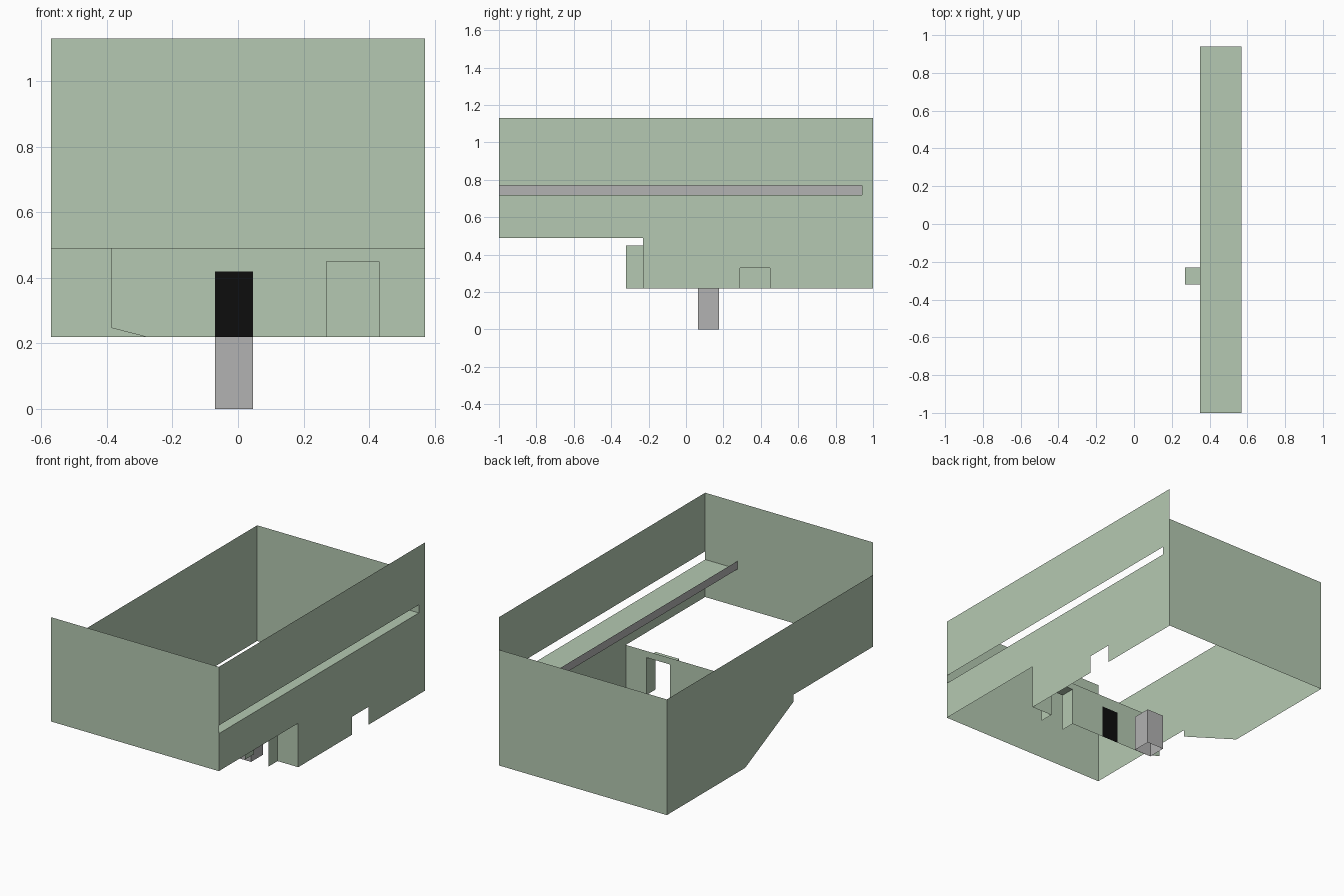
import bpy
from mathutils import Vector

cube = bpy.data.objects.get("Cube")
if cube:
    bpy.data.objects.remove(cube, do_unlink=True)


def material(name, rgb):
    mat = bpy.data.materials.new(name)
    mat.use_nodes = True
    mat.diffuse_color = (*rgb, 1)
    bsdf = mat.node_tree.nodes["Principled BSDF"]
    bsdf.inputs["Base Color"].default_value = (*rgb, 1)
    return mat


GREEN = material("pale green", (0.462, 0.584, 0.445))
GREY = material("light grey", (0.445, 0.445, 0.445))
BLACK = material("black", (0.004, 0.004, 0.004))


def panel(name, facing, offset, outline, mat):
    """Thin sheet at an offset along the facing axis; outline uses the other two axes."""
    axis = "xyz".index(facing[1])
    verts = []
    for point in outline:
        v = list(point)
        v.insert(axis, offset)
        verts.append(v)
    mesh = bpy.data.meshes.new(name)
    mesh.from_pydata(verts, [], [list(range(len(verts)))])
    mesh.update()
    wanted = Vector((0, 0, 0))
    wanted[axis] = 1 if facing[0] == "+" else -1
    if mesh.polygons[0].normal.dot(wanted) < 0:
        mesh.flip_normals()
    mesh.materials.append(mat)
    obj = bpy.data.objects.new(name, mesh)
    bpy.context.collection.objects.link(obj)
    return obj


def rect(a0, a1, b0, b1):
    return [(a0, b0), (a1, b0), (a1, b1), (a0, b1)]


# Main dimensions
W, L = 0.57, 1.0
TOP, LOW_TOP, STEP, BASE = 1.13, 0.93, 0.49, 0.22
STEP_Y = -0.23
SLOT_LOW, SLOT_HIGH, SLOT_END, SLOT_X = 0.72, 0.77, 0.94, 0.35

# Outer walls
panel("front_wall", "-y", -L, rect(-W, W, STEP, TOP), GREEN)
panel("back_wall", "+y", L, rect(-W, W, BASE, LOW_TOP), GREEN)
panel("left_wall", "+x", W, [
    (-L, TOP), (L, TOP), (L, BASE),
    (0.45, BASE), (0.45, 0.33), (0.29, 0.33), (0.29, BASE),
    (STEP_Y, BASE), (STEP_Y, STEP), (-L, STEP),
    (-L, SLOT_LOW), (SLOT_END, SLOT_LOW), (SLOT_END, SLOT_HIGH), (-L, SLOT_HIGH),
], GREEN)
panel("right_wall", "-x", -W, [
    (-L, LOW_TOP), (L, LOW_TOP), (L, BASE), (0.24, BASE),
    (STEP_Y, 0.447), (STEP_Y, STEP), (-L, STEP),
], GREEN)

# Recessed shelf channel behind the slot
panel("channel_floor", "+z", SLOT_LOW, rect(SLOT_X, W, -L, SLOT_END), GREEN)
panel("channel_strip", "+x", SLOT_X, rect(-L, SLOT_END, SLOT_LOW, SLOT_HIGH), GREY)
panel("channel_end", "-y", SLOT_END, rect(SLOT_X, W, SLOT_LOW, SLOT_HIGH), GREEN)

# Inner step wall with its doorway and dark panel openings
DOOR_IN, DOOR_OUT, DOOR_TOP = 0.27, 0.43, 0.45
PX0, PX1, PANEL_TOP = -0.07, 0.045, 0.42
panel("step_wall", "-y", STEP_Y, [
    (W, STEP), (W, BASE),
    (DOOR_OUT, BASE), (DOOR_OUT, DOOR_TOP), (DOOR_IN, DOOR_TOP), (DOOR_IN, BASE),
    (PX1, BASE), (PX1, PANEL_TOP), (PX0, PANEL_TOP), (PX0, BASE),
    (-0.28, BASE), (-0.385, 0.247), (-0.385, STEP),
], GREEN)
panel("dark_panel", "-y", STEP_Y, rect(PX0, PX1, BASE, PANEL_TOP), BLACK)

# Doorway porch, open at front and back
PORCH_Y = -0.32
panel("porch_roof", "+z", DOOR_TOP, rect(DOOR_IN, DOOR_OUT, PORCH_Y, STEP_Y), GREEN)
for name, facing, x in (("porch_left_side", "+x", DOOR_OUT), ("porch_right_side", "-x", DOOR_IN)):
    panel(name, facing, x, rect(PORCH_Y, STEP_Y, BASE, DOOR_TOP), GREEN)

# Square post, an open tube
Y0, Y1 = 0.063, 0.177
for name, facing, y in (("post_front", "-y", Y0), ("post_back", "+y", Y1)):
    panel(name, facing, y, rect(PX0, PX1, 0, BASE), GREY)
for name, facing, x in (("post_left", "+x", PX1), ("post_right", "-x", PX0)):
    panel(name, facing, x, rect(Y0, Y1, 0, BASE), GREY)
